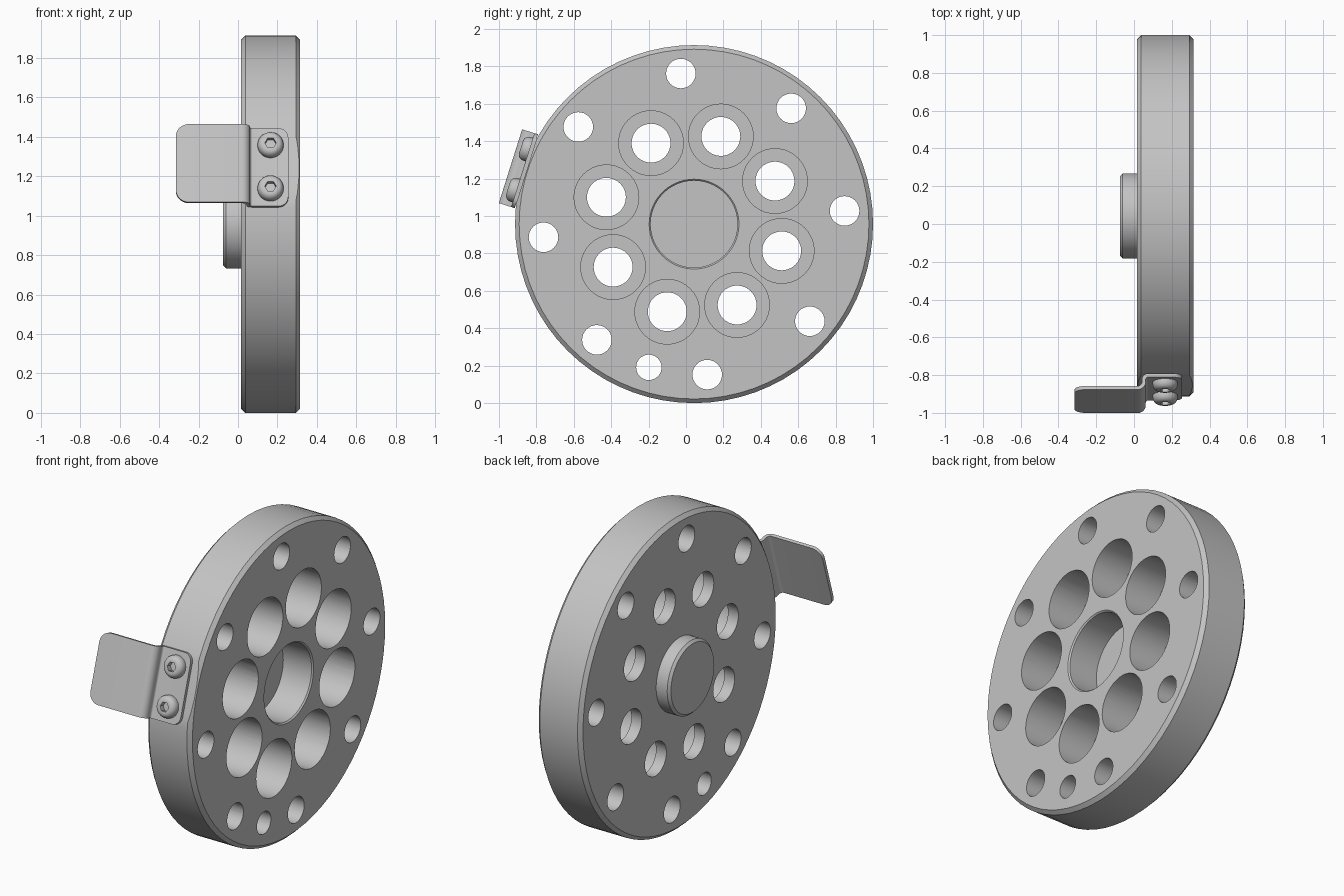
import bpy, bmesh
from math import cos, sin, pi, radians, sqrt
from mathutils import Matrix, Vector

cube = bpy.data.objects.get("Cube")
if cube:
    bpy.data.objects.remove(cube, do_unlink=True)

# One plain metal colour
metal = bpy.data.materials.new("grey metal")
metal.use_nodes = True
GREY = (0.55, 0.55, 0.55, 1)
metal.diffuse_color = GREY
metal.node_tree.nodes["Principled BSDF"].inputs["Base Color"].default_value = GREY

CENTRE = Vector((0, 0.043, 0.957))
RADIUS, BACK, FACE = 0.957, 0.015, 0.315


def frame(x_axis, y_axis, z_axis, origin):
    m = Matrix((x_axis, y_axis, z_axis)).transposed().to_4x4()
    m.translation = origin
    return m


# Wheel frame: local z runs along the axle; mount frame: local z points out of the rim
WHEEL = frame((0, 1, 0), (0, 0, 1), (1, 0, 0), CENTRE)
A = radians(162.5)
MOUNT = frame((1, 0, 0), (0, sin(A), -cos(A)), (0, cos(A), sin(A)), CENTRE)


def lathe(bm, profile, matrix, segments):
    """Closed solid turned about local z from (radius, height) points, bottom to top."""
    rings = [[bm.verts.new(matrix @ Vector((r * cos(2 * pi * i / segments),
                                            r * sin(2 * pi * i / segments), h)))
              for i in range(segments)] for r, h in profile]
    for low, high in zip(rings, rings[1:]):
        for i in range(segments):
            j = (i + 1) % segments
            bm.faces.new((low[i], low[j], high[j], high[i]))
    bm.faces.new(rings[0][::-1])
    bm.faces.new(rings[-1])


def make(name, bm):
    bmesh.ops.recalc_face_normals(bm, faces=bm.faces)
    mesh = bpy.data.meshes.new(name)
    bm.to_mesh(mesh)
    bm.free()
    mesh.materials.append(metal)
    obj = bpy.data.objects.new(name, mesh)
    bpy.context.collection.objects.link(obj)
    return obj


def activate(obj):
    bpy.ops.object.select_all(action='DESELECT')
    obj.select_set(True)
    bpy.context.view_layer.objects.active = obj


def cut(obj, cutter):
    mod = obj.modifiers.new("cut", 'BOOLEAN')
    mod.operation, mod.solver, mod.object = 'DIFFERENCE', 'EXACT', cutter
    activate(obj)
    bpy.ops.object.modifier_apply(modifier=mod.name)
    bpy.data.objects.remove(cutter, do_unlink=True)


def smooth(obj):
    activate(obj)
    bpy.ops.object.shade_smooth_by_angle(angle=radians(25))


# Wheel disc with rear boss, chamfered rim and centre recess
bm = bmesh.new()
lathe(bm, [(0.21, -0.075), (0.225, -0.06), (0.225, BACK), (RADIUS - 0.022, BACK),
           (RADIUS, BACK + 0.022), (RADIUS, FACE - 0.022), (RADIUS - 0.022, FACE),
           (0.24, FACE), (0.232, FACE - 0.008), (0.232, FACE - 0.2)], WHEEL, 72)
disc = make("wheel_disc", bm)


def polar(radius, degrees):
    a = radians(degrees)
    return WHEEL @ Matrix.Translation((radius * cos(a), radius * sin(a), 0))


# Holes: counterbored inner ring, plain outer ring and one small extra
bm = bmesh.new()
for k in range(8):
    lathe(bm, [(0.104, BACK - 0.1), (0.104, 0.085), (0.173, 0.085), (0.173, FACE + 0.1)],
          polar(0.49, 28 + 45 * k), 40)
    lathe(bm, [(0.079, BACK - 0.1), (0.079, FACE + 0.1)], polar(0.808, 5 + 45 * k), 32)
lathe(bm, [(0.068, BACK - 0.1), (0.068, FACE + 0.1)], polar(0.803, -107.5), 32)
cut(disc, make("hole_cutter", bm))

# Flat seat on the rim under the bracket
bm = bmesh.new()
bmesh.ops.create_cube(bm, size=1, matrix=MOUNT @ Matrix.Translation((0.165, 0, 1.44)))
cut(disc, make("seat_cutter", bm))
smooth(disc)

# Bracket: stepped sheet strip with rounded end corners
HALF, START, END = 0.207, -0.315, 0.255
path = []


def corner_steps(radius):
    return [radius * (1 - cos(pi / 2 * i / 8)) for i in range(9)]


def half_width(d, radius):
    d = min(d, radius)
    return HALF - radius + sqrt(max(0, radius ** 2 - (radius - d) ** 2))


for d in corner_steps(0.065):
    path.append((START + d, 1.019, half_width(d, 0.065)))
for i in range(7):
    a = pi / 2 * i / 6
    path.append((0.02 + 0.032 * sin(a), 0.987 + 0.032 * cos(a), HALF))
for i in range(7):
    a = pi / 2 * i / 6
    path.append((0.074 - 0.022 * cos(a), 0.972 - 0.022 * sin(a), HALF))
for d in reversed(corner_steps(0.05)):
    path.append((END - d, 0.95, half_width(d, 0.05)))

bm = bmesh.new()
rows = [[bm.verts.new(MOUNT @ Vector((x, side * w, r))) for side in (-1, 1)] for x, r, w in path]
for a, b in zip(rows, rows[1:]):
    bm.faces.new((a[0], b[0], b[1], a[1]))
bracket = make("bracket", bm)
solid = bracket.modifiers.new("thickness", 'SOLIDIFY')
solid.thickness, solid.offset = 0.02, 0
activate(bracket)
bpy.ops.object.modifier_apply(modifier=solid.name)
smooth(bracket)

# Button head screws with hex sockets
for name, t in (("lower_screw", -0.115), ("upper_screw", 0.115)):
    place = MOUNT @ Matrix.Translation((0.165, t, 0.958))
    bm = bmesh.new()
    dome = [(0.036 + 0.03 * cos(pi / 2 * i / 6), 0.012 + 0.036 * sin(pi / 2 * i / 6))
            for i in range(7)]
    lathe(bm, [(0.03, -0.12), (0.03, 0), (0.066, 0)] + dome, place, 32)
    screw = make(name, bm)
    bm = bmesh.new()
    lathe(bm, [(0.029, 0.015), (0.029, 0.1)], place, 6)
    cut(screw, make("socket_cutter", bm))
    smooth(screw)
